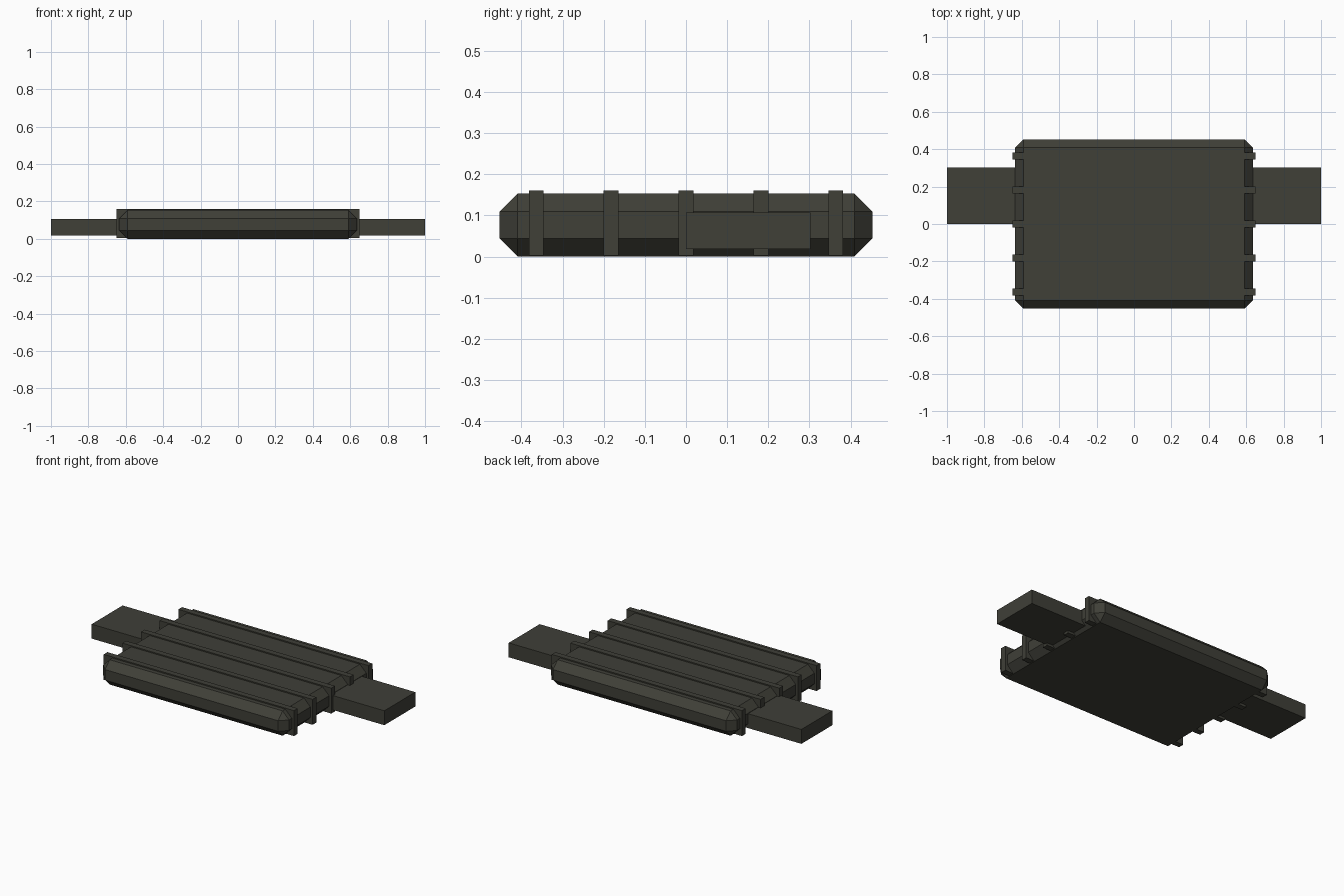
import bpy
import bmesh
from mathutils import Vector

cube = bpy.data.objects.get("Cube")
if cube:
    bpy.data.objects.remove(cube, do_unlink=True)

# Single dark olive-grey finish
finish = bpy.data.materials.new("dark_olive_grey")
finish.use_nodes = True
colour = (0.05, 0.05, 0.039, 1)
finish.diffuse_color = colour
finish.node_tree.nodes["Principled BSDF"].inputs["Base Color"].default_value = colour


def box(name, low, high, chamfer=0):
    """Box between two corners, optionally with all edges chamfered."""
    low, high = Vector(low), Vector(high)
    bm = bmesh.new()
    bmesh.ops.create_cube(bm, size=1)
    bmesh.ops.scale(bm, vec=high - low, verts=bm.verts)
    if chamfer:
        bmesh.ops.bevel(bm, geom=bm.edges[:], offset=chamfer, segments=1,
                        affect='EDGES', profile=0.5)
    mesh = bpy.data.meshes.new(name)
    bm.to_mesh(mesh)
    bm.free()
    mesh.materials.append(finish)
    obj = bpy.data.objects.new(name, mesh)
    obj.location = (low + high) / 2
    bpy.context.collection.objects.link(obj)
    return obj


# Chamfered slab
box("body", (-0.635, -0.453, 0), (0.635, 0.453, 0.153), 0.044)

# Five thin bands running across the slab
for i in range(5):
    y = (i - 2) * 0.182
    box(f"band_{i + 1}", (-0.65, y - 0.018, 0.003), (0.65, y + 0.018, 0.16))

# Flat arms on both sides, offset towards the back
for side, x in (("right", -1), ("left", 1)):
    inner, outer = sorted((x * 0.55, x))
    box(f"{side}_arm", (inner, 0, 0.018), (outer, 0.302, 0.107))
